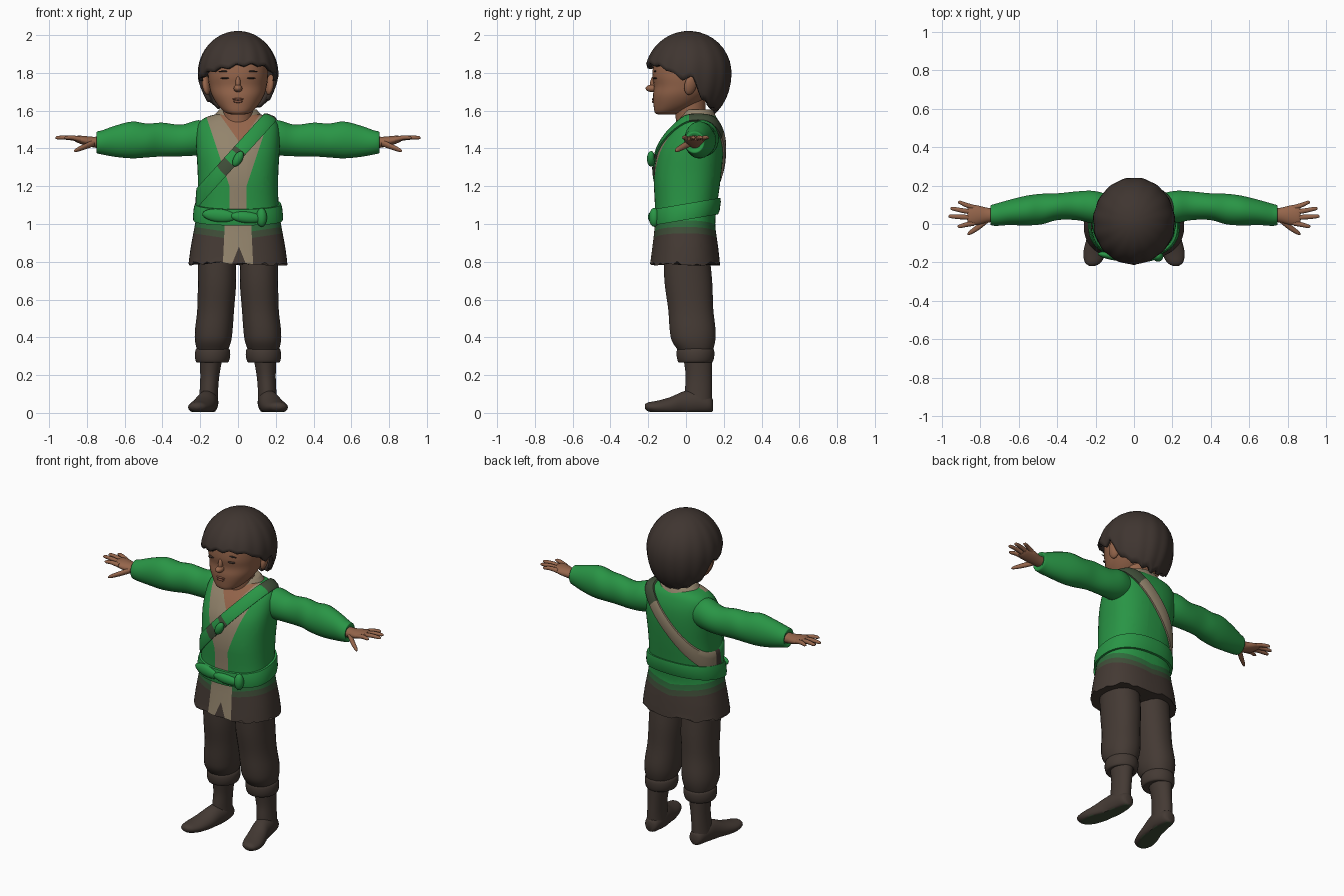
import bpy, bmesh, math, random
from mathutils import Vector, Matrix, Euler
from mathutils.bvhtree import BVHTree

random.seed(4)
cube = bpy.data.objects.get("Cube")
if cube:
    bpy.data.objects.remove(cube)

COLOURS = {
    "green_cloth": (.022, .30, .06), "deep_green": (.028, .15, .045),
    "olive": (.05, .075, .04), "brown_cloth": (.058, .042, .034),
    "hair_brown": (.05, .036, .03), "skin": (.30, .13, .07),
    "tan_linen": (.29, .23, .15), "eye_dark": (.045, .028, .022),
    "lip": (.22, .085, .05),
}
NAMES = list(COLOURS)
MATS = []
for mat_name, rgb in COLOURS.items():
    m = bpy.data.materials.new(mat_name)
    m.use_nodes = True
    m.diffuse_color = (*rgb, 1)
    m.node_tree.nodes["Principled BSDF"].inputs["Base Color"].default_value = (*rgb, 1)
    MATS.append(m)
parts = []


def finish(name, bm, mat, rule=None):
    """Turn a bmesh into an object; rule(centre, normal) may choose a colour per face."""
    bmesh.ops.recalc_face_normals(bm, faces=bm.faces)
    used = [mat]
    for f in bm.faces:
        colour = rule(f.calc_center_median(), f.normal) if rule else mat
        if colour not in used:
            used.append(colour)
        f.material_index = used.index(colour)
    me = bpy.data.meshes.new(name)
    bm.to_mesh(me)
    for c in used:
        me.materials.append(MATS[NAMES.index(c)])
    ob = bpy.data.objects.new(name, me)
    bpy.context.collection.objects.link(ob)
    parts.append(ob)
    return ob


def spline(rows, steps):
    out = []
    for i in range(len(rows) - 1):
        quad = [rows[max(i - 1, 0)], rows[i], rows[i + 1], rows[min(i + 2, len(rows) - 1)]]
        for k in range(steps):
            t = k / steps
            out.append([.5 * (2*b + (c-a)*t + (2*a-5*b+4*c-d)*t*t + (3*b-a-3*c+d)*t**3)
                        for a, b, c, d in zip(*quad)])
    return out + [rows[-1]]


def grid(bm, rings, close_loop=False):
    n = len(rings[0])
    pairs = list(zip(rings, rings[1:])) + ([(rings[-1], rings[0])] if close_loop else [])
    for r, q in pairs:
        for i in range(n):
            bm.faces.new((r[i], r[(i+1) % n], q[(i+1) % n], q[i]))


def loft(rows, axis="z", s=1, sides=28, power=2, steps=4):
    """Rows: position on axis, two centre coordinates, two radii. s=-1 mirrors in x."""
    bm = bmesh.new()
    rings = []
    for p, c1, c2, r1, r2 in spline(rows, steps):
        ring = []
        for i in range(sides):
            a = math.tau * (i + .5) / sides
            u, w = (math.copysign(abs(t) ** (2 / power), t) for t in (math.cos(a), math.sin(a)))
            u, w = c1 + r1 * u, c2 + r2 * w
            x, y, z = {"x": (p, u, w), "y": (u, p, w), "z": (u, w, p)}[axis]
            ring.append(bm.verts.new((s * x, y, max(z, .005))))
        rings.append(ring)
    grid(bm, rings)
    bm.faces.new(rings[0])
    bm.faces.new(rings[-1])
    return bm


def depth_rows(rows):
    """Rows of height, half width, front y, back y."""
    return [(z, 0, (f + b) / 2, hx, (b - f) / 2) for z, hx, f, b in rows]


def ball(name, loc, scale, mat, rot=None):
    bm = bmesh.new()
    bmesh.ops.create_uvsphere(bm, u_segments=20, v_segments=12, radius=1,
                              matrix=Matrix.LocRotScale(Vector(loc), rot, Vector(scale)))
    return finish(name, bm, mat)


def band(name, body, origin, u, v, half, thick, mat, pick=None, n=80):
    """A strip wrapped round a body in the plane of u and v."""
    bm, rings = bmesh.new(), []
    u, v, origin = Vector(u).normalized(), Vector(v).normalized(), Vector(origin)
    side = u.cross(v)
    for i in range(n):
        a = math.tau * i / n
        d = u * math.cos(a) + v * math.sin(a)
        ring = []
        for h, t in ((-1, -.01), (-1, thick * .7), (-.5, thick), (.5, thick), (1, thick * .7), (1, -.01)):
            start = origin + side * h * half
            hit = body.ray_cast(start, d)[0] or start + d * .2
            ring.append(bm.verts.new(hit + d * t))
        rings.append(ring)
    grid(bm, rings, True)

    def rule(c, _):
        q = c - origin
        return pick(math.atan2(q.dot(v), q.dot(u)) / math.pi)
    return finish(name, bm, mat, rule if pick else None)


# Coat: one lofted body, cut along the colour borders
bm = loft(depth_rows([
    (.79, .262, -.19, .18), (.88, .25, -.178, .17), (1, .228, -.165, .155), (1.1, .215, -.165, .165),
    (1.25, .213, -.17, .185), (1.38, .22, -.15, .197), (1.47, .222, -.105, .195),
    (1.53, .21, -.06, .18), (1.565, .17, -.03, .16), (1.585, .1, -.015, .13)]), sides=56, power=2.4)
coat_body = BVHTree.FromBMesh(bm)
for vert in bm.verts:
    if vert.co.z < .8:
        vert.co.z += random.uniform(-.012, .012)
FADES = (("brown_cloth", .915), ("olive", .95), ("deep_green", .985))
borders = [(0, 1, 1, 1), (0, 1.2, 1, 1.2)]
for s in (-1, 1):
    borders += [(0, z, s, z + .15) for _, z in FADES]
    borders += [(s*.045, 1, s*.045, 1.2), (s*.045, 1.2, s*.165, 1.56), (s*.07, 1, s*.08, .79),
                (.01, 1.43, .01 + s*.1, 1.57), (.005, .88, .005 + s*.04, .78)]
for x1, z1, x2, z2 in borders:
    bmesh.ops.bisect_plane(bm, geom=bm.verts[:] + bm.edges[:] + bm.faces[:], plane_co=(x1, 0, z1),
                           plane_no=(z2 - z1, 0, x1 - x2), dist=.0001)


def coat_rule(c, normal):
    x, z = abs(c.x), c.z
    if c.y < .04 and normal.z > -.9:
        if z < 1:
            if abs(c.x - .005) < (.88 - z) * .4:
                return "brown_cloth"
            if x < .07 + (1 - z) * .048:
                return "tan_linen"
        elif abs(c.x - .01) < (z - 1.43) / 1.4:
            return "skin"
        elif x < .045 + max(0, z - 1.2) / 3:
            return "tan_linen"
    return next((name for name, top in FADES if z < top + x * .15), "green_cloth")


finish("coat", bm, "green_cloth", coat_rule)
finish("collar", loft([(1.54, 0, .06, .135, .11), (1.575, 0, .062, .125, .095),
                       (1.605, 0, .06, .1, .08)]), "tan_linen")

# Belt with a knot, and the shoulder strap with its clasp
band("belt", coat_body, (0, 0, 1.065), (1, 0, 0), (0, -1, -.17), .042, .018, "green_cloth")
ball("belt_knot", (.125, -.168, 1.035), (.028, .028, .05), "green_cloth")
ball("belt_fold", (.045, -.178, 1.035), (.085, .022, .03), "green_cloth", Euler((0, .1, .1)))
ball("belt_end", (-.1, -.168, 1.045), (.09, .022, .035), "green_cloth", Euler((0, .1, -.15)))


def strap_colour(a):
    if a > 0:
        return "olive" if .4 < a < .46 or .54 < a < .66 else "brown_cloth" if a > .96 else "green_cloth"
    return "olive" if a > -.25 else "tan_linen"


band("shoulder_strap", coat_body, (-.025, .015, 1.35), (.39, 0, .43), (0, -1, 0), .036, .016,
     "green_cloth", strap_colour)
ball("strap_clasp", (0, -.185, 1.345), (.024, .022, .045), "green_cloth", Euler((0, .5, 0)))

# Head and neck
finish("neck", loft([(1.5, 0, .03, .085, .08), (1.56, 0, .025, .08, .08), (1.66, 0, .02, .085, .085)]), "skin")
bm = loft(depth_rows([
    (1.58, .035, -.15, -.06), (1.592, .07, -.166, -.02), (1.63, .108, -.172, .06), (1.68, .138, -.175, .12),
    (1.73, .152, -.17, .16), (1.79, .16, -.178, .18), (1.87, .155, -.165, .18),
    (1.94, .11, -.11, .14), (1.97, .04, -.04, .06)]), sides=40, power=2.2)
face = BVHTree.FromBMesh(bm)
finish("head", bm, "skin")


def feature(name, x, z, scale, mat):
    hit, normal, *_ = face.ray_cast(Vector((x, -1, z)), Vector((0, 1, 0)))
    ball(name, hit, scale, mat, normal.to_track_quat("Z", "Y"))


ball("nose", (0, -.178, 1.718), (.023, .036, .02), "skin")
ball("nose_bridge", (0, -.17, 1.75), (.014, .02, .04), "skin", Euler((-.25, 0, 0)))
feature("upper_lip", 0, 1.661, (.03, .007, .006), "lip")
feature("lower_lip", 0, 1.648, (.024, .008, .007), "lip")
for s, side in ((1, "left"), (-1, "right")):
    feature(side + "_eye", s * .068, 1.772, (.024, .014, .004), "eye_dark")
    feature(side + "_eyebrow", s * .07, 1.808, (.034, .006, .004), "hair_brown")
    ball(side + "_ear", (s * .168, .025, 1.738), (.02, .034, .056), "skin", Euler((-.2, s * .2, s * .35)))

# Hair: a cap running from crown to a tufted hem
HEM = [(0, 1.845), (35, 1.835), (60, 1.81), (80, 1.77), (95, 1.785), (112, 1.67), (140, 1.63), (180, 1.61)]
bm, rings = bmesh.new(), []
COLS, ROWS = 120, 14
for j in range(ROWS + 1):
    ring = []
    for i in range(COLS):
        a = math.tau * i / COLS - math.pi
        deg = abs(math.degrees(a))
        lo, hi = next((p, q) for p, q in zip(HEM, HEM[1:]) if deg <= q[0] + .01)
        hem = lo[1] + (hi[1] - lo[1]) * (deg - lo[0]) / (hi[0] - lo[0])
        hem += .025 * math.sin(a) * max(0, math.cos(a)) - .032 * abs((i / 8) % 1 - .4)
        lat_end = math.asin((hem - 1.8) / (.2 if hem > 1.8 else .25))
        t = .03 + .97 * j / ROWS
        lat = math.pi / 2 + (lat_end - math.pi / 2) * t
        r = math.cos(lat) * (1 + .012 * t * math.sin(a * 15 + 2 * t) + .02 * t * t)
        ring.append(bm.verts.new((.187 * r * math.sin(a), .015 - .203 * r * math.cos(a),
                                  1.8 + math.sin(lat) * (.2 if lat > 0 else .25))))
    rings.append(ring)
grid(bm, rings)
bm.faces.new(rings[0])
hair = finish("hair", bm, "hair_brown")
shell = hair.modifiers.new("thickness", "SOLIDIFY")
shell.thickness, shell.offset = .022, -1

# Limbs, built for each side
FINGERS = [("index", .005, -.012, .92), ("middle", .033, .04, .967),
           ("ring", .06, .08, .957), ("little", .085, .112, .918)]
for s, side in ((1, "left"), (-1, "right")):
    finish(side + "_sleeve", loft([
        (.12, .08, 1.46, .07, .075), (.21, .088, 1.457, .085, .093), (.3, .095, 1.442, .075, .084),
        (.4, .09, 1.447, .07, .09), (.48, .078, 1.442, .08, .09), (.56, .07, 1.445, .078, .098),
        (.65, .06, 1.438, .066, .083), (.72, .048, 1.432, .058, .064), (.748, .046, 1.432, .05, .056),
        (.742, .046, 1.432, .036, .036)], "x", s), "green_cloth")
    finish(side + "_palm", loft([
        (.72, .046, 1.432, .034, .032), (.77, .046, 1.434, .04, .028), (.82, .046, 1.443, .052, .024),
        (.855, .046, 1.45, .05, .017), (.868, .046, 1.452, .04, .01)], "x", s), "skin")
    for finger, y1, y2, tip in FINGERS:
        finish(f"{side}_{finger}_finger", loft([
            (.83, y1, 1.447, .014, .014), ((.83 + tip) / 2, (y1 + y2) / 2, 1.457, .013, .012),
            (tip - .012, y2, 1.457, .01, .009), (tip, y2, 1.456, .003, .003)], "x", s, 10), "skin")
    finish(side + "_thumb", loft([
        (.76, .025, 1.43, .018, .018), (.81, -.015, 1.41, .018, .016),
        (.855, -.045, 1.392, .012, .011), (.868, -.053, 1.387, .004, .004)], "x", s, 12), "skin")
    finish(side + "_trouser_leg", loft([
        (.88, .112, .0, .1, .12), (.7, .111, .012, .102, .127), (.55, .118, .025, .098, .12),
        (.44, .128, .035, .1, .122), (.38, .132, .04, .096, .115), (.33, .135, .05, .08, .092),
        (.31, .135, .05, .06, .08)], s=s, power=2.2), "brown_cloth")
    finish(side + "_trouser_cuff", loft([
        (.27, .136, .05, .06, .07), (.268, .136, .05, .084, .09), (.3, .135, .05, .094, .1),
        (.335, .134, .05, .09, .098), (.348, .134, .05, .07, .08)], s=s), "brown_cloth")
    finish(side + "_boot_shaft", loft([
        (.3, .142, .062, .062, .078), (.2, .149, .068, .051, .07), (.12, .154, .066, .049, .072),
        (.05, .157, .065, .052, .072)], s=s), "brown_cloth")
    finish(side + "_boot_foot", loft([
        (.142, .155, .04, .02, .03), (.125, .155, .045, .042, .045), (.06, .158, .055, .054, .065),
        (-.01, .168, .05, .056, .065), (-.08, .186, .035, .062, .05), (-.15, .204, .03, .06, .035),
        (-.2, .214, .032, .042, .024), (-.218, .217, .034, .016, .01)], "y", s),
        "brown_cloth", lambda c, normal: "olive" if normal.z < -.9 and c.z < .03 else "brown_cloth")

# Smooth shading with sharp rims kept
bpy.ops.object.select_all(action="DESELECT")
for ob in parts:
    ob.select_set(True)
bpy.context.view_layer.objects.active = parts[0]
bpy.ops.object.shade_smooth_by_angle(angle=math.radians(50))
